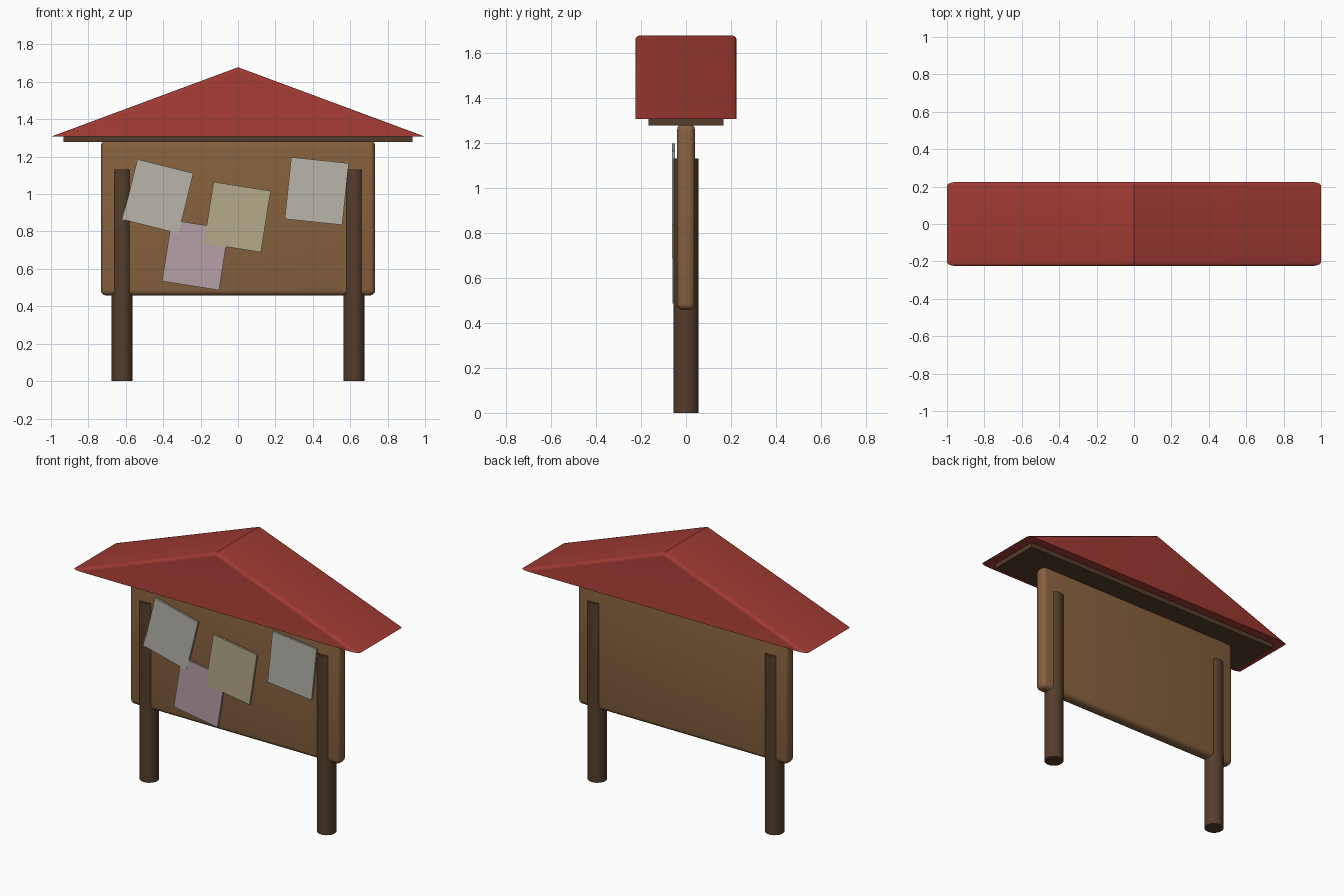
import bpy, bmesh, math

if "Cube" in bpy.data.objects:
    bpy.data.objects.remove(bpy.data.objects["Cube"])


def material(name, rgb):
    m = bpy.data.materials.new(name)
    m.diffuse_color = (*rgb, 1)
    m.use_nodes = True
    m.node_tree.nodes["Principled BSDF"].inputs["Base Color"].default_value = m.diffuse_color
    return m


RED = material("roof_red", (0.35, 0.042, 0.032))
BROWN = material("board_wood", (0.24, 0.12, 0.048))
DARK = material("dark_wood", (0.09, 0.047, 0.025))
WHITE = material("white_paper", (0.48, 0.46, 0.41))
YELLOW = material("yellow_paper", (0.46, 0.41, 0.25))
PINK = material("pink_paper", (0.46, 0.35, 0.39))


def finish(ob, name, mat, smooth=False):
    ob.name = name
    ob.data.materials.append(mat)
    if smooth:
        bpy.ops.object.select_all(action='DESELECT')
        ob.select_set(True)
        bpy.context.view_layer.objects.active = ob
        bpy.ops.object.shade_smooth_by_angle(angle=math.radians(30))
    return ob


def box(name, loc, size, mat, bevel=0, tilt=0):
    bm = bmesh.new()
    bmesh.ops.create_cube(bm, size=1)
    bmesh.ops.scale(bm, vec=size, verts=bm.verts)
    if bevel:
        bmesh.ops.bevel(bm, geom=bm.edges[:], offset=bevel, segments=4,
                        profile=0.5, affect='EDGES')
    me = bpy.data.meshes.new(name)
    bm.to_mesh(me)
    bm.free()
    ob = bpy.data.objects.new(name, me)
    bpy.context.collection.objects.link(ob)
    ob.location = loc
    ob.rotation_euler.y = math.radians(tilt)
    return finish(ob, name, mat, bevel > 0)


# Round posts, partly sunk through the board
for side, label in ((-1, "left"), (1, "right")):
    bpy.ops.mesh.primitive_cylinder_add(vertices=24, radius=0.056, depth=1.132,
                                        location=(side * 0.62, 0, 0.566))
    finish(bpy.context.object, label + "_post", DARK, True)

# Board with rounded edges and the slab under the roof
box("notice_board", (0, 0, 0.872), (1.466, 0.08, 0.828), BROWN, bevel=0.028)
box("roof_base", (0, 0, 1.295), (1.866, 0.334, 0.035), DARK)

# Gabled roof: extruded triangle with rounded gable edges
bm = bmesh.new()
EAVE = 1.307
tri = [bm.verts.new((x, -0.225, z)) for x, z in ((-1, EAVE), (1, EAVE), (0, 1.678))]
face = bm.faces.new(tri)
ext = bmesh.ops.extrude_face_region(bm, geom=[face])
bmesh.ops.translate(bm, vec=(0, 0.45, 0),
                    verts=[v for v in ext["geom"] if isinstance(v, bmesh.types.BMVert)])
bmesh.ops.recalc_face_normals(bm, faces=bm.faces)
gable = [e for e in bm.edges
         if abs(e.verts[0].co.y - e.verts[1].co.y) < 0.01
         and abs(e.verts[0].co.z - e.verts[1].co.z) > 0.1]
bmesh.ops.bevel(bm, geom=gable, offset=0.02, segments=4, profile=0.5, affect='EDGES')
bmesh.ops.recalc_face_normals(bm, faces=bm.faces)
mesh = bpy.data.meshes.new("roof")
bm.to_mesh(mesh)
bm.free()
roof = bpy.data.objects.new("roof", mesh)
bpy.context.collection.objects.link(roof)
finish(roof, "roof", RED, True)

# Tilted paper notices pinned to the front
notices = [(-0.228, 0.674, 9, PINK), (-0.428, 0.988, 14, WHITE),
           (-0.004, 0.877, 9, YELLOW), (0.421, 1.016, 6, WHITE)]
for i, (x, z, tilt, mat) in enumerate(notices):
    box(f"notice_{i + 1}", (x, -0.0545 - 0.0005 * i, z), (0.309, 0.012, 0.332), mat, tilt=tilt)
